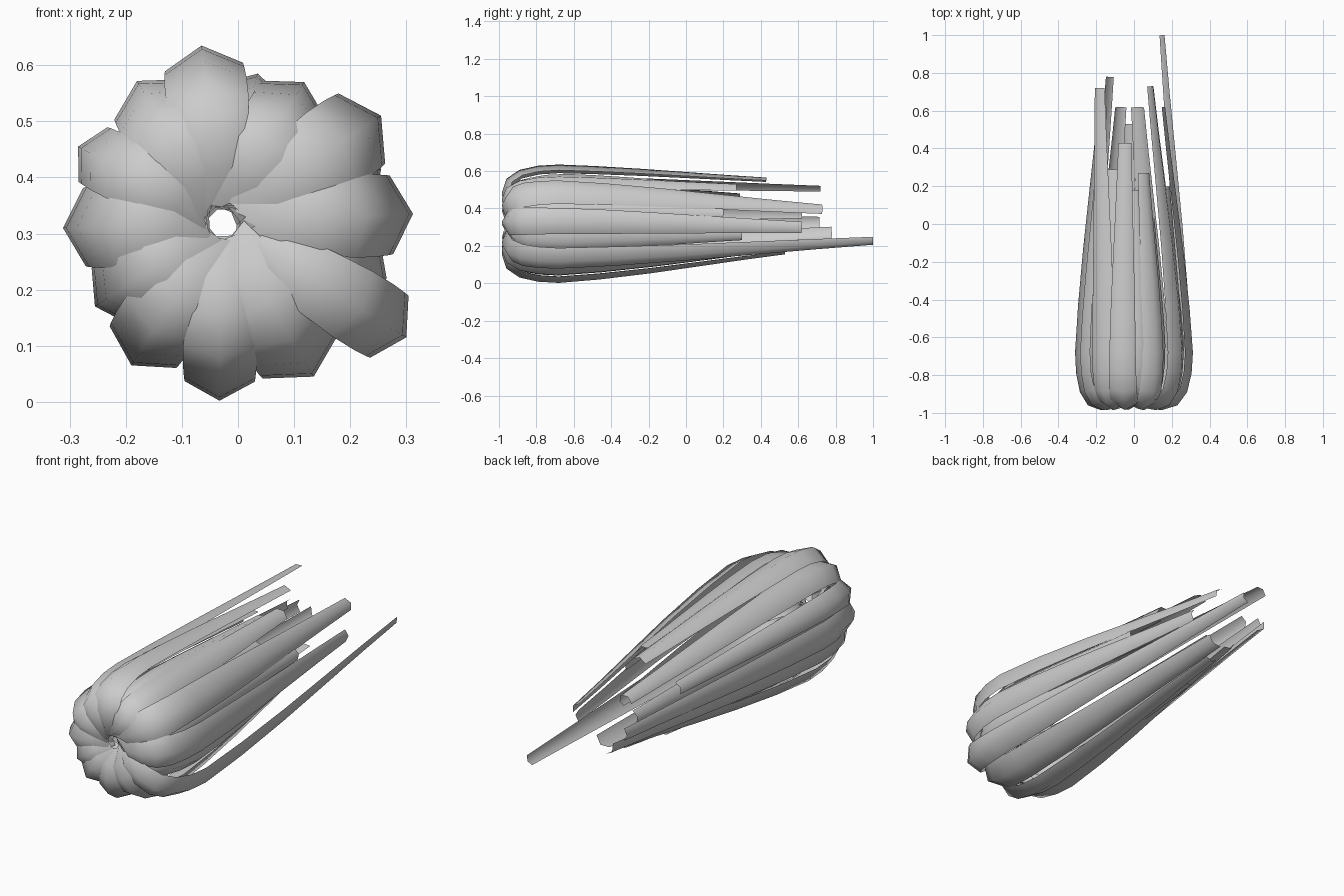
import bpy
from mathutils import Vector

CX, CZ = -0.03, 0.32      # knot centre the locks fan out from

# (fraction of radius, y, width factor) over the rounded front
FRONT = [(0.10, -0.92, 0.45), (0.28, -0.975, 0.75), (0.52, -0.985, 0.95),
         (0.76, -0.96, 1.05), (0.91, -0.89, 1.05), (0.98, -0.79, 1.02),
         (1.0, -0.68, 1.0)]
# (fraction of tail length, fraction of sideways travel, width blend)
TAIL = [(0.18, 0.12, 0.12), (0.40, 0.33, 0.35), (0.62, 0.58, 0.6),
        (0.82, 0.81, 0.82), (1.0, 1.0, 1.0)]


def lock(name, tip, end, width, tail_width=0.07, shift=0.0):
    """Folded open strip: ridge plus two lowered edges, from the knot to the tail end."""
    tx, tz = tip
    ex, ey, ez = end
    pts, widths = [], []
    for f, y, w in FRONT:
        pts.append(Vector((CX + (tx - CX) * f, y + shift, CZ + (tz - CZ) * f)))
        widths.append(width * w)
    y0 = FRONT[-1][1] + shift
    for f, s, b in TAIL:
        pts.append(Vector((tx + (ex - tx) * s, y0 + (ey - y0) * f, tz + (ez - tz) * s)))
        widths.append(width + (tail_width - width) * b)
    radial = Vector((tx - CX, 0, tz - CZ)).normalized()
    side = Vector((radial.z, 0, -radial.x))
    verts, faces = [], []
    for i, p in enumerate(pts):
        tan = (pts[min(i + 1, len(pts) - 1)] - pts[max(i - 1, 0)]).normalized()
        n = side.cross(tan).normalized()
        if n.dot(radial - Vector((0, 0.8, 0))) < 0:
            n = -n
        h = widths[i] / 2
        verts += [p - side * h - n * h * 0.55, p, p + side * h - n * h * 0.55]
        if i:
            a = 3 * i
            faces += [(a - 3, a - 2, a + 1, a), (a - 2, a - 1, a + 2, a + 1)]
    me = bpy.data.meshes.new(name)
    me.from_pydata(verts, [], faces)
    for p in me.polygons:
        p.use_smooth = True
    bpy.context.collection.objects.link(bpy.data.objects.new(name, me))


# outer locks, clockwise from the top
lock("lock_top", (-0.065, 0.635), (-0.05, 0.43, 0.565), 0.14)
lock("lock_top_right", (0.118, 0.57), (0.06, 0.27, 0.53), 0.13)
lock("lock_right_upper", (0.255, 0.51), (0.10, 0.73, 0.405), 0.15, 0.06)
lock("lock_right", (0.312, 0.335), (0.165, 0.62, 0.30), 0.14, 0.06)
lock("lock_right_lower", (0.30, 0.115), (0.16, 1.0, 0.22), 0.13, 0.05)
lock("lock_bottom_right", (0.135, 0.045), (0.03, 0.62, 0.19), 0.16, 0.08)
lock("lock_bottom", (-0.033, 0.002), (-0.035, 0.53, 0.155), 0.125, 0.06)
lock("lock_bottom_left", (-0.19, 0.065), (-0.08, 0.62, 0.20), 0.14)
lock("lock_left_lower", (-0.255, 0.17), (-0.145, 0.78, 0.26), 0.12, 0.075)
lock("lock_left", (-0.312, 0.31), (-0.18, 0.715, 0.325), 0.14, 0.06)
lock("lock_left_upper", (-0.285, 0.455), (-0.20, 0.33, 0.42), 0.11, 0.06)
lock("lock_top_left", (-0.18, 0.572), (-0.19, 0.72, 0.52), 0.14, 0.06)

# shorter inner locks showing between the outer ones
lock("inner_lock_top", (0.035, 0.585), (0.01, 0.18, 0.53), 0.10, 0.05, 0.04)
lock("inner_lock_top_left", (-0.125, 0.55), (-0.125, 0.29, 0.48), 0.11, 0.06, 0.04)
lock("inner_lock_right_upper", (0.255, 0.415), (0.19, 0.20, 0.38), 0.10, 0.05, 0.04)
lock("inner_lock_right", (0.265, 0.22), (0.15, 0.30, 0.25), 0.12, 0.05, 0.04)
lock("inner_lock_left", (-0.265, 0.25), (-0.20, 0.30, 0.28), 0.11, 0.06, 0.03)
lock("inner_lock_left_upper", (-0.245, 0.40), (-0.17, 0.62, 0.38), 0.12, 0.06, 0.03)
lock("inner_lock_bottom_left", (-0.12, 0.07), (-0.10, 0.30, 0.15), 0.11, 0.05, 0.04)
lock("inner_lock_right_top", (0.15, 0.50), (0.10, 0.03, 0.47), 0.10, 0.05, 0.04)
